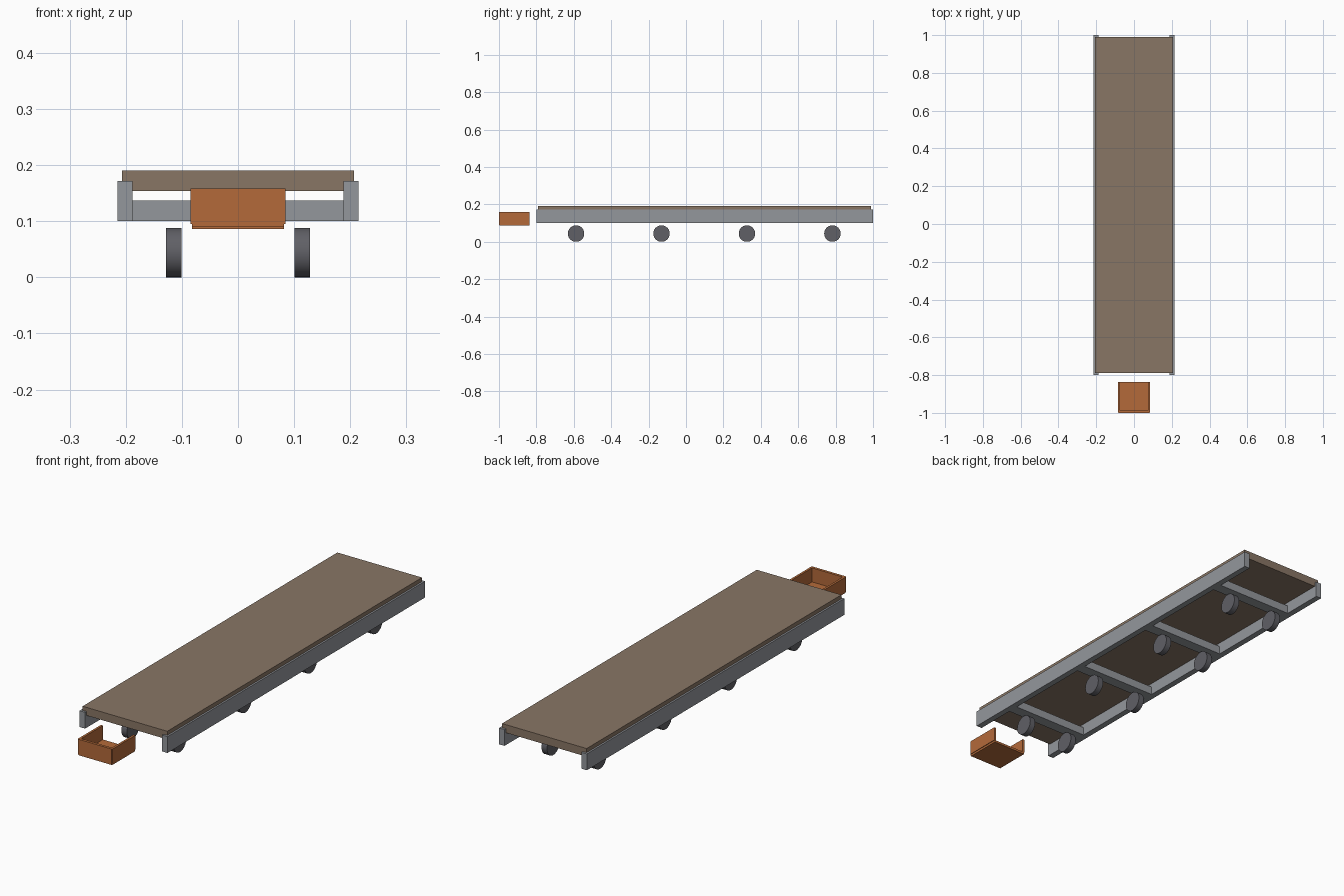
import bpy, math

if "Cube" in bpy.data.objects:
    bpy.data.objects.remove(bpy.data.objects["Cube"])


def material(name, rgb):
    """Flat colour from 0-255 sRGB values."""
    lin = [((c / 255 + 0.055) / 1.055) ** 2.4 for c in rgb]
    m = bpy.data.materials.new(name)
    m.diffuse_color = (*lin, 1)
    m.use_nodes = True
    m.node_tree.nodes["Principled BSDF"].inputs["Base Color"].default_value = m.diffuse_color
    return m


STEEL = material("grey steel", (148, 151, 156))
WOOD = material("brown deck", (137, 118, 101))
RUST = material("orange metal", (180, 106, 58))
RUBBER = material("dark wheel", (96, 96, 102))


def box(name, x, y, z, mat):
    """Box from (min, max) ranges."""
    bpy.ops.mesh.primitive_cube_add(size=1, location=[(a + b) / 2 for a, b in (x, y, z)])
    ob = bpy.context.object
    ob.name = name
    ob.scale = [b - a for a, b in (x, y, z)]
    bpy.ops.object.transform_apply(location=False, rotation=False, scale=True)
    ob.data.materials.append(mat)
    return ob


# Deck and side rails
box("deck", (-0.207, 0.207), (-0.79, 0.99), (0.154, 0.19), WOOD)
for side, s in (("left", -1), ("right", 1)):
    box(side + "_rail", sorted((s * 0.188, s * 0.215)), (-0.8, 1.0), (0.10, 0.172), STEEL)

# Cross beams, each with a pair of wheels below
for i in range(4):
    y = -0.588 + i * 0.457
    box(f"cross_beam_{i + 1}", (-0.198, 0.198), (y - 0.025, y + 0.025), (0.10, 0.137), STEEL)
    for side, s in (("left", -1), ("right", 1)):
        bpy.ops.mesh.primitive_cylinder_add(
            vertices=32, radius=0.044, depth=0.027,
            location=(s * 0.1145, y, 0.044), rotation=(0, math.pi / 2, 0))
        wheel = bpy.context.object
        wheel.name = f"{side}_wheel_{i + 1}"
        wheel.data.materials.append(RUBBER)
        bpy.ops.object.shade_smooth_by_angle(angle=math.radians(35))

# Open tray in front: floor, front wall, two side walls, no back wall
box("tray_floor", (-0.082, 0.082), (-0.997, -0.837), (0.086, 0.096), RUST)
box("tray_front", (-0.082, 0.082), (-1.0, -0.988), (0.09, 0.158), RUST)
for side, s in (("left", -1), ("right", 1)):
    box("tray_" + side + "_side", sorted((s * 0.075, s * 0.085)), (-0.998, -0.837), (0.095, 0.158), RUST)
